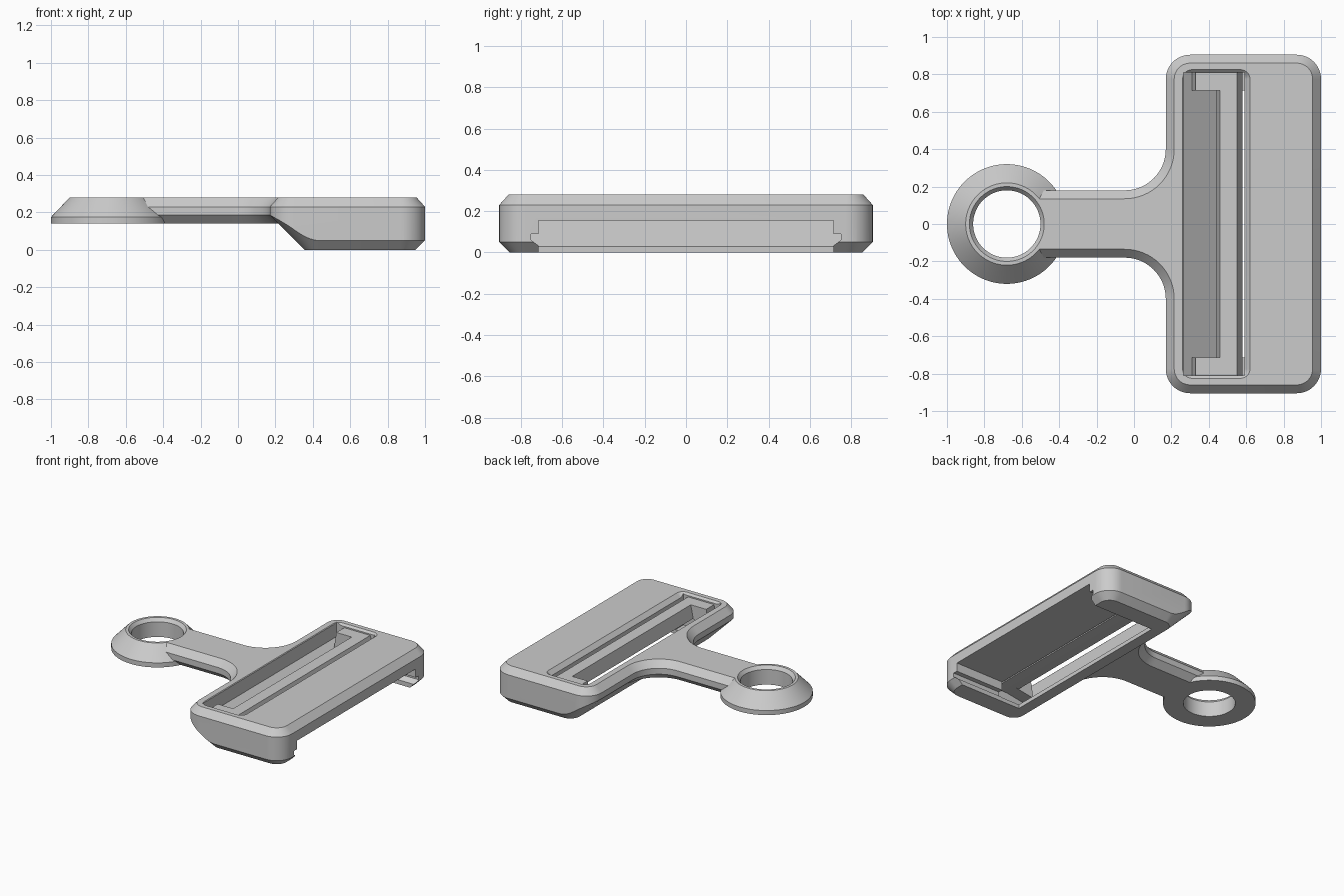
import bpy
import bmesh
from math import sin, cos, pi, radians

old = bpy.data.objects.get("Cube")
if old:
    bpy.data.objects.remove(old, do_unlink=True)

grey = bpy.data.materials.new("plain grey")
grey.use_nodes = True
grey.diffuse_color = (0.6, 0.6, 0.6, 1)
grey.node_tree.nodes["Principled BSDF"].inputs["Base Color"].default_value = (0.6, 0.6, 0.6, 1)


def loft(name, loops):
    """Solid through matching closed loops, capped at both ends."""
    bm = bmesh.new()
    rings = [[bm.verts.new(p) for p in loop] for loop in loops]
    n = len(rings[0])
    for a, b in zip(rings, rings[1:]):
        for i in range(n):
            j = (i + 1) % n
            bm.faces.new((a[i], a[j], b[j], b[i]))
    bm.faces.new(rings[0][::-1])
    bm.faces.new(rings[-1])
    bmesh.ops.recalc_face_normals(bm, faces=bm.faces)
    mesh = bpy.data.meshes.new(name)
    bm.to_mesh(mesh)
    bm.free()
    mesh.materials.append(grey)
    obj = bpy.data.objects.new(name, mesh)
    bpy.context.collection.objects.link(obj)
    return obj


def stack(name, outline, levels):
    """Loft an outline(inset) through (z, inset) levels."""
    return loft(name, [[(x, y, z) for x, y in outline(d)] for z, d in levels])


def prism_y(name, profile, y0, y1):
    return loft(name, [[(x, y, z) for x, z in profile] for y in (y0, y1)])


def prism_x(name, profile, x0, x1):
    return loft(name, [[(x, y, z) for y, z in profile] for x in (x0, x1)])


def rounded(x0, x1, half, radius):
    """Rounded rectangle outline as a function of inset."""
    def outline(d):
        r = radius - d
        corners = [(x1 - radius, half - radius), (x0 + radius, half - radius),
                   (x0 + radius, radius - half), (x1 - radius, radius - half)]
        return [(cx + r * cos((q + k / 12) * pi / 2), cy + r * sin((q + k / 12) * pi / 2))
                for q, (cx, cy) in enumerate(corners) for k in range(13)]
    return outline


def circle(radius):
    return lambda d: [(-0.68 + (radius - d) * cos(i * pi / 48), (radius - d) * sin(i * pi / 48))
                      for i in range(96)]


def neck_outline(d):
    """Strip that flares into the block through concave fillets."""
    r = 0.22 + d
    side = [(-0.55, 0.18 - d)]
    side += [(-0.05 + r * cos(a), 0.40 - r * sin(a))
             for a in [pi / 2 * (1 - k / 16) for k in range(17)]]
    side += [(0.4, 0.40)]
    return [(x, -y) for x, y in side] + side[::-1]


def combine(target, tool, operation):
    mod = target.modifiers.new(operation, "BOOLEAN")
    mod.operation = operation
    mod.solver = "EXACT"
    mod.object = tool
    bpy.context.view_layer.objects.active = target
    bpy.ops.object.modifier_apply(modifier=mod.name)
    bpy.data.objects.remove(tool, do_unlink=True)


# Buckle block with a chamfered top rim
body = stack("buckle_body", rounded(0.17, 1.0, 0.905, 0.13),
             [(-0.1, 0), (0.23, 0), (0.28, 0.045)])
# Flaring envelope: flat base, bottom chamfer and the long slope towards the neck
combine(body, stack("base_flare", rounded(0.355, 0.95, 0.855, 0.08),
                    [(0, 0), (0.4, -0.4)]), "INTERSECT")

# Neck and ring
combine(body, stack("neck", neck_outline,
                    [(0.14, 0.045), (0.185, 0), (0.23, 0), (0.28, 0.045)]), "UNION")
combine(body, stack("ring", circle(0.32), [(0.14, 0), (0.175, 0), (0.28, 0.1)]), "UNION")
combine(body, stack("ring_hole", circle(0.2),
                    [(0.1, 0.02), (0.255, 0.02), (0.28, 0), (0.3, 0)]), "DIFFERENCE")

# Underside cavity, open towards the wide edge
combine(body, prism_y("cavity", [(0.44, -0.05), (1.1, -0.05), (1.1, 0.155), (0.44, 0.155)],
                      -0.715, 0.715), "DIFFERENCE")
# Strap slot with its sloping inner wall and bevelled rim
combine(body, prism_y("slot", [(0.44, 0.03), (0.59, 0.03), (0.59, 0.3), (0.265, 0.3),
                               (0.265, 0.17)], -0.81, 0.81), "DIFFERENCE")
combine(body, stack("slot_rim", rounded(0.26, 0.62, 0.825, 0.05),
                    [(0.25, 0.03), (0.28, 0), (0.3, 0)]), "DIFFERENCE")
# Slide grooves in the cavity side walls
for s in (-1, 1):
    groove = [(s * y, z) for y, z in [(0.69, 0.015), (0.75, 0.06), (0.75, 0.09), (0.69, 0.09)]]
    combine(body, prism_x("groove", groove, 0.5, 1.1), "DIFFERENCE")

# Strap bar with two end arms resting on the sloping wall
bar = prism_y("strap_bar", [(0.44, 0.155), (0.58, 0.155), (0.55, 0.255), (0.46, 0.255)],
              -0.812, 0.812)
for s in (-1, 1):
    arm = prism_y("bar_arm", [(0.31, 0.13), (0.5, 0.16), (0.5, 0.255), (0.33, 0.255)],
                  s * 0.715, s * 0.811)
    combine(bar, arm, "UNION")

# Smooth curved walls, keep chamfer edges crisp
for obj in (body, bar):
    bpy.ops.object.select_all(action="DESELECT")
    obj.select_set(True)
    bpy.context.view_layer.objects.active = obj
    bpy.ops.object.shade_smooth_by_angle(angle=radians(25))
